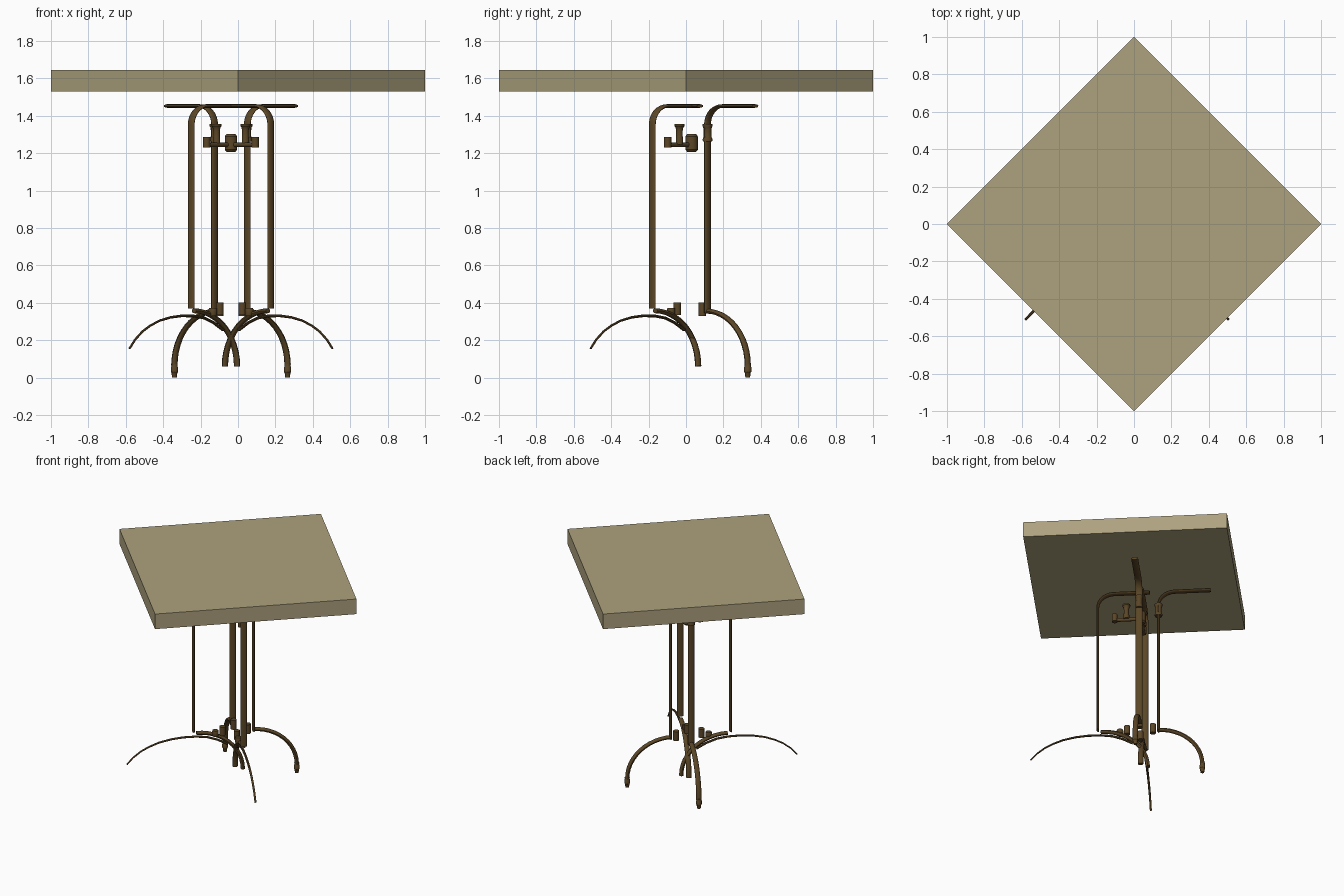
import bpy, bmesh, math
from mathutils import Vector

if "Cube" in bpy.data.objects:
    bpy.data.objects.remove(bpy.data.objects["Cube"])

CX = -0.0375          # mirror line of the base


def mat(name, col):
    m = bpy.data.materials.new(name)
    m.diffuse_color = (*col, 1)
    m.use_nodes = True
    m.node_tree.nodes["Principled BSDF"].inputs["Base Color"].default_value = m.diffuse_color
    return m


TOP = mat("tan stone", (0.42, 0.36, 0.21))
IRON = mat("dark bronze", (0.105, 0.062, 0.020))


def finish(name, bm, material, smooth=True):
    bmesh.ops.recalc_face_normals(bm, faces=bm.faces)
    me = bpy.data.meshes.new(name)
    bm.to_mesh(me)
    bm.free()
    ob = bpy.data.objects.new(name, me)
    bpy.context.collection.objects.link(ob)
    me.materials.append(material)
    if smooth:
        bpy.ops.object.select_all(action='DESELECT')
        ob.select_set(True)
        bpy.context.view_layer.objects.active = ob
        bpy.ops.object.shade_smooth_by_angle(angle=math.radians(35))
    return ob


def skin(bm, rings):
    """Bridge closed rings of points and cap both ends."""
    vs = [[bm.verts.new(p) for p in r] for r in rings]
    n = len(vs[0])
    for a, b in zip(vs, vs[1:]):
        for i in range(n):
            j = (i + 1) % n
            bm.faces.new((a[i], a[j], b[j], b[i]))
    bm.faces.new(vs[0][::-1])
    bm.faces.new(vs[-1])


def lathe(name, x, y, profile, sides=12):
    """Turned part from (radius, z) pairs."""
    bm = bmesh.new()
    ang = [2 * math.pi * (i + 0.5) / sides for i in range(sides)]
    skin(bm, [[(x + r * math.cos(a), y + r * math.sin(a), z) for a in ang]
              for r, z in profile])
    return finish(name, bm, IRON)


def sweep(name, x, y, sx, sy, path, w0, t0, w1=None, t1=None, sides=12):
    """Oval bar along (h, z) path; h runs along x and y equally (diagonal)."""
    w1, t1 = w1 or w0, t1 or t0
    side = Vector((-sy, sx, 0)).normalized()
    pts = [Vector((x + sx * h, y + sy * h, z)) for h, z in path]
    rings = []
    for i, p in enumerate(pts):
        d = (pts[min(i + 1, len(pts) - 1)] - pts[max(i - 1, 0)]).normalized()
        up = d.cross(side)
        f = i / (len(pts) - 1)
        w, t = w0 + (w1 - w0) * f, t0 + (t1 - t0) * f
        rings.append([p + side * w / 2 * math.cos(a) + up * t / 2 * math.sin(a)
                      for a in (2 * math.pi * k / sides for k in range(sides))])
    bm = bmesh.new()
    skin(bm, rings)
    return finish(name, bm, IRON)


def arc(h0, z0, rh, rz, a0, a1, n=12):
    return [(h0 + rh * math.cos(math.radians(a0 + (a1 - a0) * i / n)),
             z0 + rz * math.sin(math.radians(a0 + (a1 - a0) * i / n)))
            for i in range(n + 1)]


# square top, turned to stand on its corner
bm = bmesh.new()
corners = [(1, 0), (0, 1), (-1, 0), (0, -1)]
skin(bm, [[(x, y, z) for x, y in corners] for z in (1.53, 1.645)])
finish("table_top", bm, TOP, smooth=False)

bend = arc(0.08, 1.352, 0.08, 0.10, 180, 90) + [(0.255, 1.452)]

for s, tag in ((1, "right"), (-1, "left")):
    bx, by = CX + s * 0.0875, 0.115       # back post
    fx, fy = CX + s * 0.2125, -0.18       # front post

    # flat posts with bent support arms
    sweep("back_post_" + tag, bx, by, s, 1, [(0, 0.345)] + bend, 0.048, 0.019)
    sweep("front_post_" + tag, fx, fy, -s, 1, [(0, 0.37)] + bend, 0.048, 0.019)

    # back legs with turned feet
    leg = arc(-0.005, 0.065, 0.22, 0.29, 90, 0)
    sweep("back_leg_" + tag, bx, by, s, 1, leg, 0.034, 0.026, 0.038, 0.030)
    lathe("back_foot_" + tag, bx + s * 0.215, by + 0.215,
          [(0.013, 0.0), (0.016, 0.025), (0.02, 0.03), (0.02, 0.055),
           (0.017, 0.06), (0.018, 0.075)])

    # front inward legs
    leg = arc(0.015, 0.06, 0.23, 0.297, 90, 0)
    sweep("front_leg_" + tag, fx, fy, -s, 1, leg, 0.034, 0.026, 0.038, 0.030)

    # thin outward arches
    path = [(0.08, 0.255), (0.13, 0.293), (0.18, 0.318), (0.235, 0.329),
            (0.30, 0.330), (0.36, 0.322), (0.42, 0.304), (0.47, 0.277),
            (0.51, 0.247), (0.55, 0.203), (0.58, 0.155)]
    sweep("thin_arch_" + tag, CX + s * -0.0375, 0.07, s, -1, path,
          0.020, 0.017, 0.014, 0.010, 8)

    # lower connectors
    lathe("back_connector_" + tag, CX + s * 0.06, 0.087,
          [(0.021, 0.33), (0.021, 0.40)])
    lathe("front_connector_" + tag, CX + s * 0.06, -0.047,
          [(0.021, 0.335), (0.021, 0.40)])
    lathe("front_connector_cap_" + tag, CX + s * 0.097, -0.08,
          [(0.02, 0.328), (0.023, 0.335), (0.023, 0.365), (0.02, 0.372)])

    # upper bracket: rod, end block, spool, and collar on the back post
    sweep("bracket_rod_" + tag, CX, 0.03, s, -1, [(0, 1.245), (0.13, 1.245)],
          0.026, 0.026)
    lathe("bracket_end_" + tag, CX + s * 0.13, -0.098,
          [(0.02, 1.23), (0.02, 1.287)])
    spool = [(0.020, 1.245), (0.020, 1.275), (0.018, 1.29), (0.018, 1.32),
             (0.022, 1.338), (0.028, 1.345), (0.028, 1.355)]
    lathe("bracket_spool_" + tag, CX + s * 0.077, -0.035, spool)
    lathe("post_collar_" + tag, bx, by,
          [(0.026, 1.262), (0.027, 1.275), (0.021, 1.29), (0.021, 1.32),
           (0.024, 1.338), (0.028, 1.345), (0.028, 1.355)])

# centre hub of the bracket
lathe("bracket_hub", CX, 0.03,
      [(0.025, 1.207), (0.034, 1.218), (0.034, 1.29), (0.025, 1.302)])
